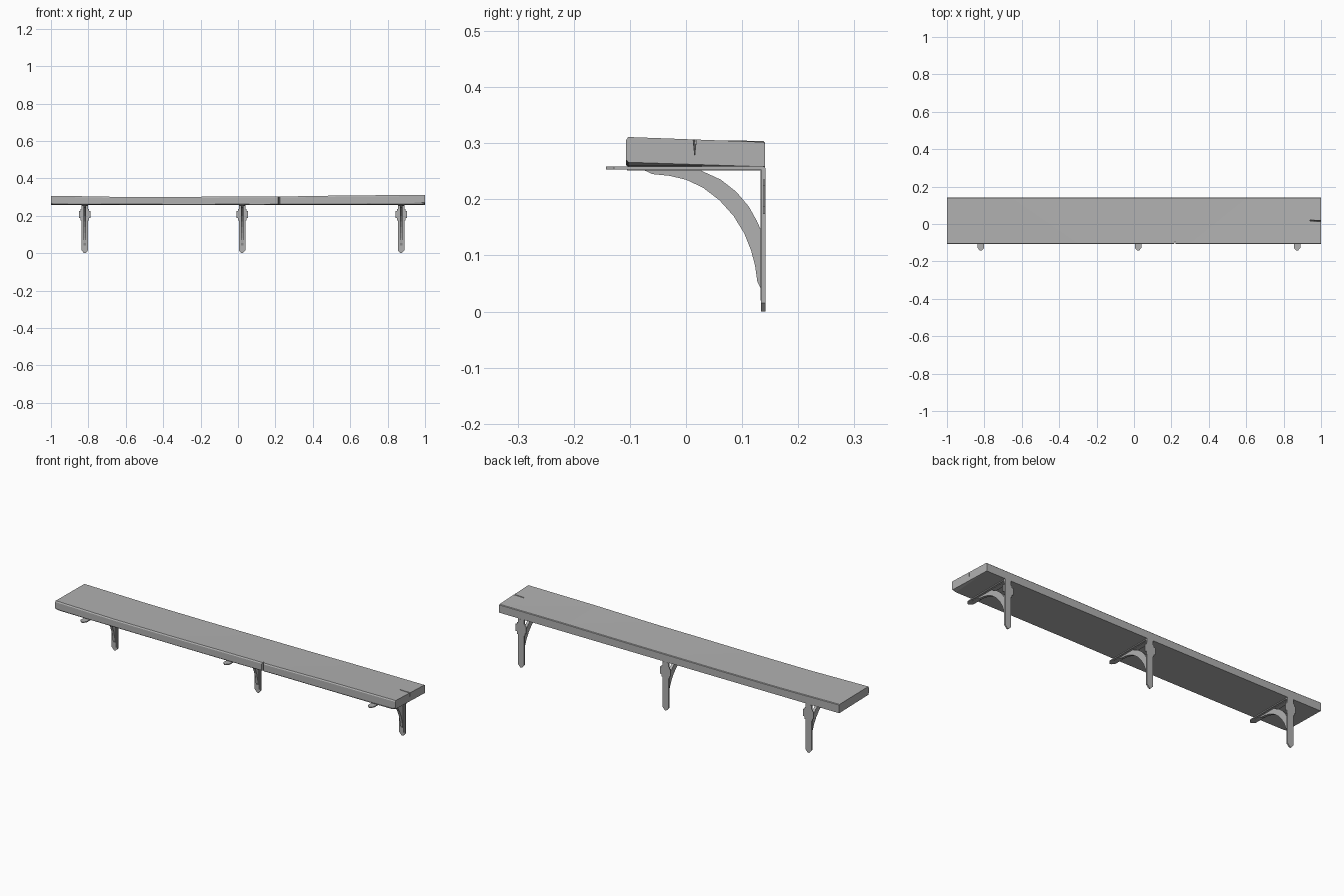
import bpy, bmesh
from mathutils import Vector

if "Cube" in bpy.data.objects:
    bpy.data.objects.remove(bpy.data.objects["Cube"])

grey = bpy.data.materials.new("dark_grey")
grey.diffuse_color = (0.44, 0.44, 0.44, 1)
grey.use_nodes = True
grey.node_tree.nodes["Principled BSDF"].inputs["Base Color"].default_value = grey.diffuse_color


def finish(name, bm):
    bmesh.ops.recalc_face_normals(bm, faces=bm.faces)
    mesh = bpy.data.meshes.new(name)
    bm.to_mesh(mesh)
    bm.free()
    mesh.materials.append(grey)
    obj = bpy.data.objects.new(name, mesh)
    bpy.context.collection.objects.link(obj)
    return obj


def prism(bm, points, offset):
    """Extrude a flat outline along an offset vector."""
    face = bm.faces.new([bm.verts.new(p) for p in points])
    ext = bmesh.ops.extrude_face_region(bm, geom=[face])
    moved = [g for g in ext["geom"] if isinstance(g, bmesh.types.BMVert)]
    bmesh.ops.translate(bm, verts=moved, vec=Vector(offset))


# Warped plank: chamfered section lofted along x
# station: x, front top z, back top z, front chamfer z, front bottom z
stations = [
    (-1.00, 0.308, 0.305, 0.271, 0.264),
    (-0.98, 0.308, 0.305, 0.269, 0.261),
    (-0.65, 0.302, 0.300, 0.264, 0.260),
    (-0.30, 0.302, 0.299, 0.262, 0.259),
    (0.00, 0.304, 0.300, 0.263, 0.259),
    (0.30, 0.305, 0.301, 0.267, 0.261),
    (0.60, 0.310, 0.303, 0.267, 0.261),
    (0.98, 0.312, 0.303, 0.271, 0.261),
    (1.00, 0.312, 0.303, 0.272, 0.267),
]
bm = bmesh.new()
rings = []
for x, tf, tb, cf, bf in stations:
    section = [(-0.103, bf), (-0.107, cf), (-0.107, tf - 0.006), (-0.103, tf),
               (0.138, tb), (0.141, tb - 0.003), (0.141, 0.259)]
    rings.append([bm.verts.new((x, y, z)) for y, z in section])
for a, b in zip(rings, rings[1:]):
    for i in range(len(a)):
        j = (i + 1) % len(a)
        bm.faces.new((a[i], a[j], b[j], b[i]))
bm.faces.new(rings[0])
bm.faces.new(rings[-1])
bmesh.ops.triangulate(bm, faces=bm.faces)
plank = finish("plank", bm)

# Split in the right end and nick in the front edge
bm = bmesh.new()
prism(bm, [(1.02, 0.010, 0.325), (1.02, 0.019, 0.325), (1.02, 0.0145, 0.279)],
      (-0.08, 0.004, 0))
end_crack = finish("end_crack_cutter", bm)
bm = bmesh.new()
prism(bm, [(0.212, -0.115, 0.24), (0.226, -0.115, 0.24), (0.219, -0.092, 0.24)],
      (0, 0, 0.1))
front_crack = finish("front_crack_cutter", bm)

bpy.context.view_layer.objects.active = plank
for cutter in (end_crack, front_crack):
    mod = plank.modifiers.new("crack", "BOOLEAN")
    mod.operation = "DIFFERENCE"
    mod.solver = "EXACT"
    mod.object = cutter
    cutter.hide_render = True
    bpy.ops.object.modifier_apply(modifier=mod.name)
    bpy.data.objects.remove(cutter)

# Half outlines of the flat straps (half width, distance)
wall_half = [(0.004, 0.001), (0.0175, 0.016), (0.0175, 0.257)]
cross_half = [(0.0225, 0.175), (0.0225, 0.188), (0.031, 0.188), (0.031, 0.226),
              (0.0225, 0.226), (0.0225, 0.236)]
arm_half = [(0.004, -0.143), (0.0175, -0.128), (0.0175, 0.141)]
rib_half = 0.010
# Curved brace side view (y, z): lower edge then upper edge
brace_side = [(-0.075, 0.253), (-0.060, 0.246), (-0.030, 0.243), (0.000, 0.236),
              (0.030, 0.222), (0.060, 0.199), (0.085, 0.171), (0.104, 0.140),
              (0.116, 0.110), (0.123, 0.083), (0.127, 0.055), (0.134, 0.040),
              (0.134, 0.145), (0.126, 0.163), (0.112, 0.188), (0.090, 0.214),
              (0.062, 0.236), (0.025, 0.253)]
# Thin raised rib along the inner side of both straps
rib_side = [(-0.105, 0.255), (-0.105, 0.2525), (0.1325, 0.2525), (0.1325, 0.021),
            (0.136, 0.021), (0.136, 0.255)]


def mirrored(half):
    return half + [(-w, d) for w, d in reversed(half)]


# Three identical brackets
for label, x in (("left", -0.819), ("middle", 0.022), ("right", 0.872)):
    bm = bmesh.new()
    prism(bm, [(x + w, 0.134, z) for w, z in mirrored(wall_half)], (0, 0.0075, 0))
    finish(label + "_wall_strap", bm)

    bm = bmesh.new()
    prism(bm, [(x + w, 0.137, z) for w, z in mirrored(cross_half)], (0, 0.004, 0))
    finish(label + "_cross_plate", bm)

    bm = bmesh.new()
    prism(bm, [(x + w, y, 0.2545) for w, y in mirrored(arm_half)], (0, 0, 0.005))
    finish(label + "_shelf_arm", bm)

    bm = bmesh.new()
    prism(bm, [(x - rib_half, y, z) for y, z in rib_side], (2 * rib_half, 0, 0))
    finish(label + "_rib", bm)

    bm = bmesh.new()
    prism(bm, [(x - 0.007, y, z) for y, z in brace_side], (0.014, 0, 0))
    finish(label + "_curved_brace", bm)

# Settle the model on the ground
for obj in bpy.context.collection.objects:
    obj.location.z = -0.001
